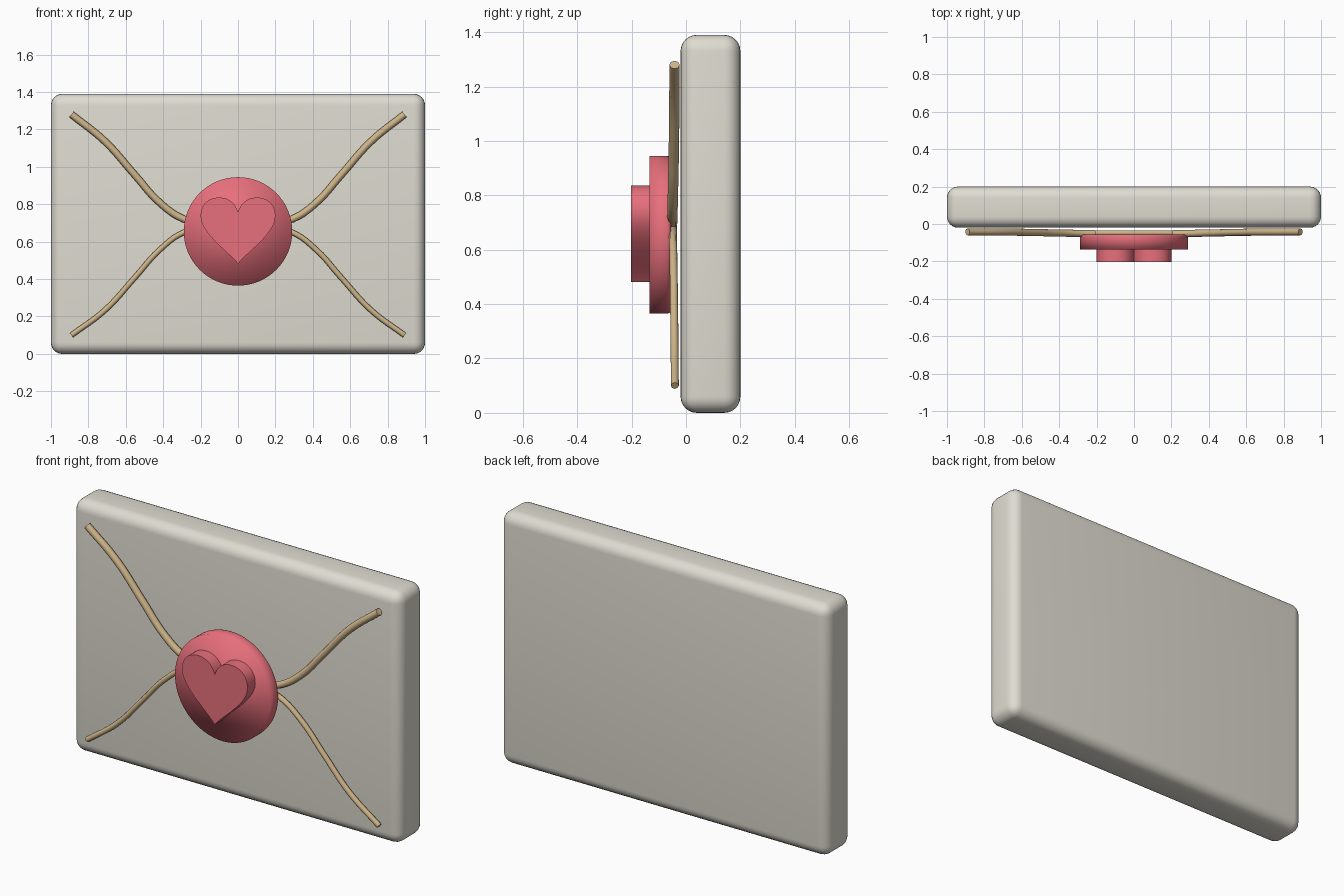
import bpy, bmesh, math
from mathutils import Matrix

if "Cube" in bpy.data.objects:
    bpy.data.objects.remove(bpy.data.objects["Cube"])


def material(name, rgb):
    m = bpy.data.materials.new(name)
    m.diffuse_color = (*rgb, 1)
    m.use_nodes = True
    m.node_tree.nodes["Principled BSDF"].inputs["Base Color"].default_value = m.diffuse_color
    return m


paper = material("paper", (0.74, 0.72, 0.64))
wax = material("wax", (0.80, 0.16, 0.20))
twine = material("twine", (0.62, 0.46, 0.25))


def link(name, data, mat):
    ob = bpy.data.objects.new(name, data)
    bpy.context.collection.objects.link(ob)
    data.materials.append(mat)
    return ob


def to_mesh(ob, angle=40):
    bpy.ops.object.select_all(action='DESELECT')
    bpy.context.view_layer.objects.active = ob
    ob.select_set(True)
    bpy.ops.object.convert(target='MESH')
    bpy.ops.object.shade_smooth_by_angle(angle=math.radians(angle))


# envelope body: rounded slab
me = bpy.data.meshes.new("envelope_body")
bm = bmesh.new()
bmesh.ops.create_cube(bm, size=1, matrix=Matrix.Translation((0, 0.09, 0.695))
                      @ Matrix.Diagonal((2, 0.22, 1.39, 1)))
bm.to_mesh(me)
bm.free()
body = link("envelope_body", me, paper)
bev = body.modifiers.new("round", 'BEVEL')
bev.width, bev.segments = 0.06, 6
to_mesh(body)


# strings: bezier tubes, mirrored left/right
def string(name, pts, radius):
    cu = bpy.data.curves.new(name, 'CURVE')
    cu.dimensions = '3D'
    cu.bevel_depth, cu.bevel_resolution = radius, 2
    cu.use_fill_caps = True
    cu.resolution_u = 6
    sp = cu.splines.new('BEZIER')
    sp.bezier_points.add(len(pts) - 1)
    for bp, p in zip(sp.bezier_points, pts):
        bp.co = p
        bp.handle_left_type = bp.handle_right_type = 'AUTO'
    to_mesh(link(name, cu, twine), 60)


upper = [(0.89, -0.042, 1.28), (0.71, -0.043, 1.135), (0.55, -0.045, 0.955),
         (0.42, -0.048, 0.81), (0.30, -0.05, 0.725), (0.21, -0.05, 0.70)]
lower = [(0.89, -0.041, 0.10), (0.71, -0.042, 0.235), (0.55, -0.044, 0.41),
         (0.42, -0.046, 0.555), (0.29, -0.048, 0.65), (0.15, -0.048, 0.68)]
mirror = lambda pts: [(-x, y, z) for x, y, z in pts]
string("upper_string_right", upper, 0.019)
string("upper_string_left", mirror(upper), 0.019)
string("lower_string", lower + mirror(lower)[::-1], 0.0145)

# wax seal: disc with a softened back edge
me = bpy.data.meshes.new("wax_seal")
bm = bmesh.new()
bmesh.ops.create_cone(bm, cap_ends=True, segments=64, radius1=0.29, radius2=0.29,
                      depth=0.08, matrix=Matrix.Translation((0, -0.095, 0.655))
                      @ Matrix.Rotation(math.pi / 2, 4, 'X'))
back = [e for e in bm.edges if all(v.co.y > -0.08 for v in e.verts)]
bmesh.ops.bevel(bm, geom=back, offset=0.015, segments=3, profile=0.5, affect='EDGES')
for f in bm.faces:
    f.smooth = True
bm.to_mesh(me)
bm.free()
link("wax_seal", me, wax)

# raised heart: filled bezier outline, extruded
# (x, z), left handle, right handle; right half goes notch -> lobe -> tip
cu = bpy.data.curves.new("heart", 'CURVE')
cu.dimensions, cu.fill_mode = '2D', 'BOTH'
cu.extrude, cu.resolution_u = 0.04, 12
right = [((0.10, 0.836), (0.045, 0.836), (0.158, 0.836)),
         ((0.20, 0.735), (0.20, 0.80), (0.20, 0.645))]
left = [tuple((-h[0], h[1]) for h in (c, r, l)) for c, l, r in reversed(right)]
outline = ([((0, 0.757), (-0.012, 0.80), (0.012, 0.80))] + right
           + [((0, 0.482), (0.05, 0.545), (-0.05, 0.545))] + left)
sp = cu.splines.new('BEZIER')
sp.bezier_points.add(len(outline) - 1)
sp.use_cyclic_u = True
for bp, (c, l, r) in zip(sp.bezier_points, outline):
    bp.handle_left_type = bp.handle_right_type = 'FREE'
    bp.co, bp.handle_left, bp.handle_right = (*c, 0), (*l, 0), (*r, 0)
heart = link("heart", cu, wax)
heart.rotation_euler.x = math.pi / 2
heart.location.y = -0.163
to_mesh(heart)
